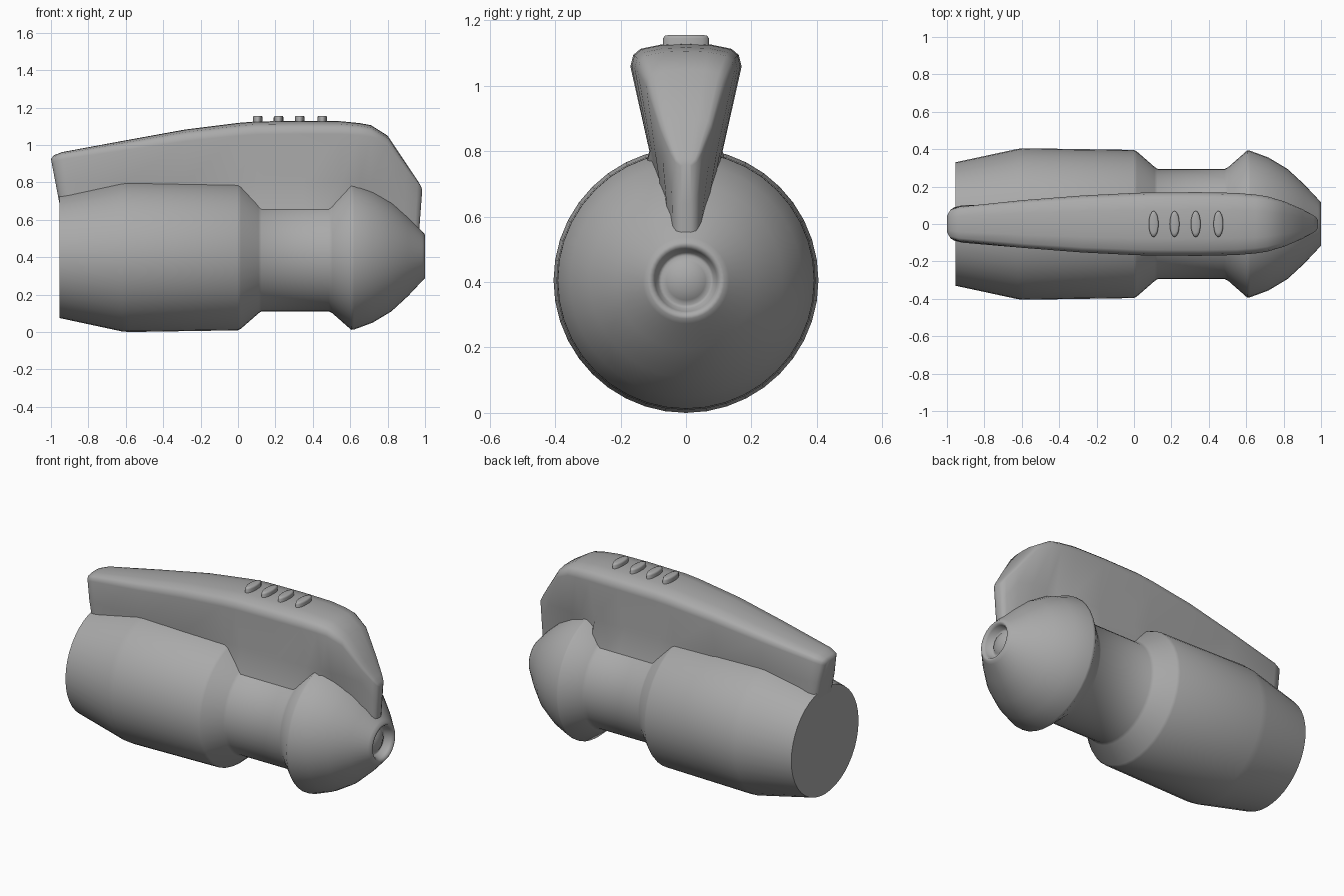
import bpy, bmesh, math
from math import cos, sin, pi

# Mid-grey for every part
grey = bpy.data.materials.new("dark_grey")
grey.diffuse_color = (0.4, 0.4, 0.4, 1)


def finish(name, bm, angle):
    bmesh.ops.recalc_face_normals(bm, faces=bm.faces[:])
    me = bpy.data.meshes.new(name)
    bm.to_mesh(me)
    bm.free()
    me.materials.append(grey)
    ob = bpy.data.objects.new(name, me)
    bpy.context.collection.objects.link(ob)
    bpy.ops.object.select_all(action='DESELECT')
    ob.select_set(True)
    bpy.context.view_layer.objects.active = ob
    bpy.ops.object.shade_smooth_by_angle(angle=math.radians(angle))
    return ob


def skin(name, rings, angle):
    # Join closed rings of points in order and cap both ends
    bm = bmesh.new()
    loops = [[bm.verts.new(p) for p in r] for r in rings]
    n = len(loops[0])
    for a, b in zip(loops, loops[1:]):
        for i in range(n):
            j = (i + 1) % n
            bm.faces.new((a[i], a[j], b[j], b[i]))
    bm.faces.new(loops[0])
    bm.faces.new(loops[-1])
    return finish(name, bm, angle)


# Round body turned about the x axis, with waist, domed nose and recessed nozzle
AXIS_Z, SIDES = 0.405, 40
profile = [(-0.955, 0.33), (-0.62, 0.402), (-0.58, 0.405), (0.0, 0.396),
           (0.015, 0.388), (0.11, 0.305), (0.125, 0.295), (0.485, 0.295), (0.505, 0.305),
           (0.605, 0.393), (0.62, 0.392), (0.72, 0.355), (0.82, 0.295), (0.91, 0.212),
           (0.985, 0.132), (0.999, 0.117), (1.0, 0.105), (0.985, 0.095), (0.95, 0.085),
           (0.945, 0.075), (0.957, 0.06), (0.968, 0.035), (0.972, 0.008)]
skin("body", [[(x, r * cos(2 * pi * i / SIDES), AXIS_Z + r * sin(2 * pi * i / SIDES))
               for i in range(SIDES)] for x, r in profile], 75)

# Handle lofted from sections: top x, bottom x, top z, half widths at top, middle, bottom
# (over the waist the bottom flares out to meet it in a fillet)
sections = [(-1.0, -0.925, 0.925, 0.05, 0.06, 0.06), (-0.985, -0.91, 0.945, 0.078, 0.09, 0.09),
            (-0.94, -0.88, 0.962, 0.092, 0.10, 0.10), (-0.6, -0.6, 1.025, 0.127, 0.105, 0.08),
            (-0.28, -0.28, 1.083, 0.152, 0.11, 0.08), (0.0, 0.0, 1.118, 0.166, 0.112, 0.19),
            (0.1, 0.1, 1.126, 0.169, 0.112, 0.19), (0.35, 0.35, 1.129, 0.17, 0.112, 0.19),
            (0.55, 0.55, 1.127, 0.166, 0.112, 0.19), (0.65, 0.65, 1.117, 0.157, 0.11, 0.06),
            (0.71, 0.71, 1.106, 0.148, 0.105, 0.055), (0.80, 0.80, 1.05, 0.122, 0.095, 0.055),
            (0.90, 0.88, 0.90, 0.08, 0.072, 0.05), (0.96, 0.945, 0.81, 0.047, 0.044, 0.04),
            (0.978, 0.962, 0.78, 0.033, 0.032, 0.03), (0.985, 0.968, 0.76, 0.015, 0.015, 0.015)]
ZB = 0.53
rings = []
for xt, xb, zt, wt, wm, wb in sections:
    k = wt / 0.17
    zm = min(0.8, zt - 0.12)
    half = [(0.45 * wt, zt - 0.003 * k), (0.82 * wt, zt - 0.016 * k), (0.95 * wt, zt - 0.035 * k),
            (wt, zt - 0.07 * k), (wm, zm), (wb, ZB)]
    pts = [(0, zt)] + half + [(-y, z) for y, z in reversed(half)]
    rings.append([(xb + (xt - xb) * (z - ZB) / (zt - ZB), y, z) for y, z in pts])
skin("handle", rings, 60)

# Row of oval buttons on the handle
for n, cx in enumerate((0.105, 0.217, 0.33, 0.451)):
    levels = [(1.10, 1.0), (1.145, 1.0), (1.153, 0.93), (1.156, 0.7)]
    skin(f"button_{n + 1}", [[(cx + 0.026 * s * cos(2 * pi * i / 16),
                               0.07 * s * sin(2 * pi * i / 16), z)
                              for i in range(16)] for z, s in levels], 60)
